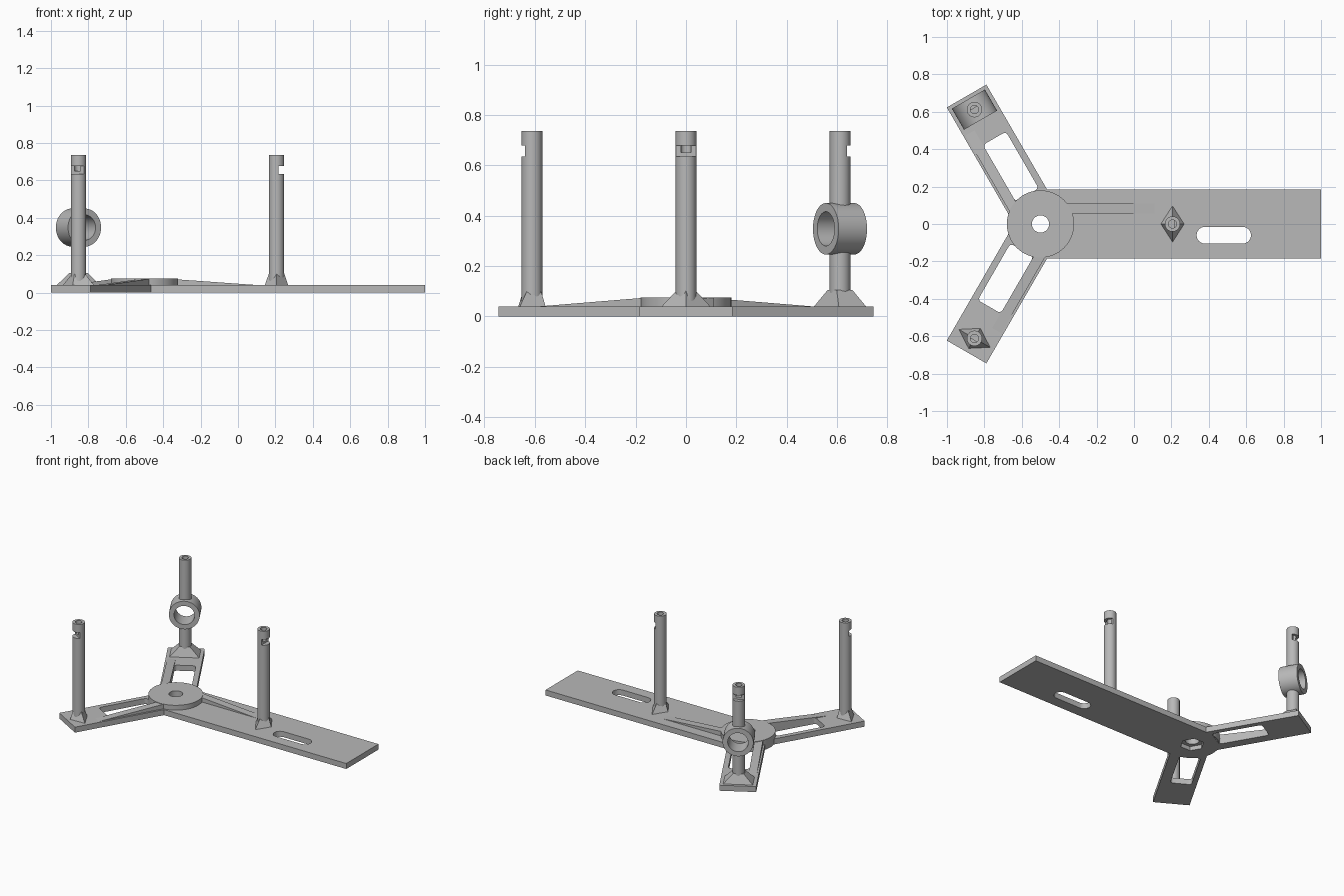
import bpy
import bmesh
from math import cos, sin, pi, radians
from mathutils import Matrix, Vector

if "Cube" in bpy.data.objects:
    bpy.data.objects.remove(bpy.data.objects["Cube"], do_unlink=True)

grey = bpy.data.materials.new("plain grey")
grey.use_nodes = True
colour = (0.48, 0.48, 0.48, 1)
grey.diffuse_color = colour
grey.node_tree.nodes["Principled BSDF"].inputs["Base Color"].default_value = colour

HUB = Matrix.Translation((-0.5, 0, 0))
REACH = 0.706   # post distance from hub centre


def arm_frame(degrees):
    """Local x runs outward along the arm, local y across it."""
    return HUB @ Matrix.Rotation(radians(degrees), 4, 'Z')


def loft(name, bottom, top, z0, z1, matrix):
    """Solid between two outlines with equal point counts."""
    bm = bmesh.new()
    low = [bm.verts.new((x, y, z0)) for x, y in bottom]
    high = [bm.verts.new((x, y, z1)) for x, y in top]
    bm.faces.new(low[::-1])
    bm.faces.new(high)
    n = len(low)
    for i in range(n):
        j = (i + 1) % n
        bm.faces.new((low[i], low[j], high[j], high[i]))
    bm.transform(matrix)
    bmesh.ops.recalc_face_normals(bm, faces=bm.faces)
    mesh = bpy.data.meshes.new(name)
    bm.to_mesh(mesh)
    bm.free()
    mesh.materials.append(grey)
    obj = bpy.data.objects.new(name, mesh)
    bpy.context.collection.objects.link(obj)
    return obj


def prism(name, pts, z0, z1, matrix=Matrix()):
    return loft(name, pts, pts, z0, z1, matrix)


def circle(radius, n=48, cx=0, cy=0):
    return [(cx + radius * cos(2 * pi * i / n), cy + radius * sin(2 * pi * i / n))
            for i in range(n)]


def rounded(x0, x1, y0, y1, r, n=8):
    pts = []
    corners = ((x1 - r, y1 - r), (x0 + r, y1 - r), (x0 + r, y0 + r), (x1 - r, y0 + r))
    for k, (cx, cy) in enumerate(corners):
        for i in range(n + 1):
            a = (k + i / n) * pi / 2
            pts.append((cx + r * cos(a), cy + r * sin(a)))
    return pts


def rect(hx, hy):
    return [(hx, hy), (-hx, hy), (-hx, -hy), (hx, -hy)]


def cut(obj, cutters):
    for cutter in cutters:
        cutter.hide_render = True
        mod = obj.modifiers.new("cut", 'BOOLEAN')
        mod.operation = 'DIFFERENCE'
        mod.solver = 'EXACT'
        mod.object = cutter
    deps = bpy.context.evaluated_depsgraph_get()
    mesh = bpy.data.meshes.new_from_object(obj.evaluated_get(deps))
    obj.modifiers.clear()
    obj.data = mesh
    for cutter in cutters:
        bpy.data.objects.remove(cutter, do_unlink=True)


def smooth(obj):
    bpy.ops.object.select_all(action='DESELECT')
    obj.select_set(True)
    bpy.context.view_layer.objects.active = obj
    bpy.ops.object.shade_smooth_by_angle(angle=radians(30))


# Three-armed base plate with a slot, two arm windows and a bolt recess
def on_arm(degrees, x, y):
    p = arm_frame(degrees) @ Vector((x, y, 0))
    return p.x, p.y


outline = [(1, -0.185), (1, 0.185), (-0.465, 0.185),
           on_arm(120, 0.79, -0.122), on_arm(120, 0.79, 0.122), (-0.641, 0),
           on_arm(240, 0.79, -0.122), on_arm(240, 0.79, 0.122), (-0.465, -0.185)]
plate = prism("base_plate", outline, 0, 0.04)


def hub_cutters():
    return [prism("bolt_hole", circle(0.046), -0.1, 0.2, HUB),
            prism("nut_recess", circle(0.08, 6), -0.1, 0.03, HUB)]


cutters = hub_cutters()
cutters.append(prism("slot", rounded(0.335, 0.625, -0.105, -0.015, 0.0445), -0.1, 0.2))
for angle in (120, 240):
    cutters.append(prism("window", rounded(0.17, 0.52, -0.087, 0.055, 0.02),
                         -0.1, 0.2, arm_frame(angle)))
cut(plate, cutters)
smooth(plate)

# Raised round hub
hub = prism("hub", circle(0.18, 64), 0.002, 0.075, HUB)
cut(hub, hub_cutters())
smooth(hub)

# Sloping rib on each arm
for name, angle in (("main", 0), ("back", 120), ("front", 240)):
    turn = Matrix.Rotation(pi / 2, 4, 'X')
    prism(name + "_rib", [(0.13, 0.035), (0.61, 0.035), (0.61, 0.04), (0.13, 0.074)],
          -0.11, -0.055, arm_frame(angle) @ turn)

# Posts with flared feet, a top bore and an outward notch
diamond = [(0.063, 0), (0, 0.098), (-0.063, 0), (0, -0.098)]
diamond_top = [(0.04, 0), (0, 0.036), (-0.04, 0), (0, -0.036)]
feet = {"main": (diamond, diamond_top), "front": (diamond, diamond_top),
        "back": (rect(0.063, 0.1), rect(0.036, 0.036))}

for name, angle in (("main", 0), ("back", 120), ("front", 240)):
    frame = arm_frame(angle) @ Matrix.Translation((REACH, 0, 0))
    loft(name + "_foot", *feet[name], 0.038, 0.105, frame)
    post = prism(name + "_post", circle(0.041), 0.03, 0.737, frame)
    cutters = [prism("bore", circle(0.022, 32), 0.65, 0.9, frame),
               prism("notch", rounded(0.01, 0.1, -0.1, 0.1, 0.003, 2), 0.635, 0.678, frame)]
    if name == "back":
        # Open ring carried across the back post
        axis = frame @ Matrix.Translation((0, 0, 0.348)) @ Matrix.Rotation(pi / 2, 4, 'Y')
        cutters.append(prism("ring_gap", circle(0.085), -0.1, 0.1, axis))
        ring = prism("ring", circle(0.102, 64), -0.065, 0.065, axis)
        cut(ring, [prism("ring_hole", circle(0.068, 64), -0.2, 0.2, axis)])
        smooth(ring)
    cut(post, cutters)
    smooth(post)
